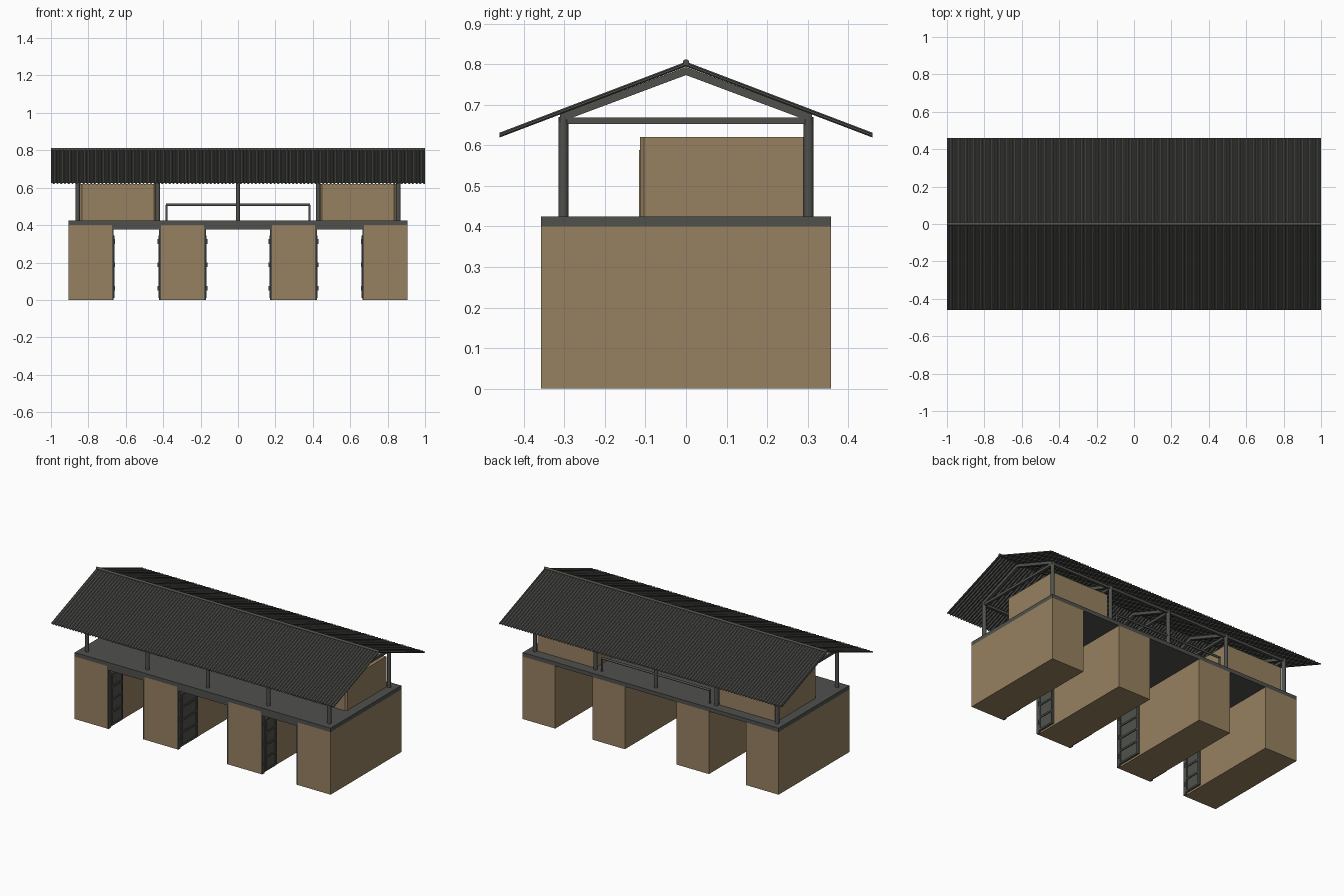
import bpy, bmesh, math
from mathutils import Vector

if "Cube" in bpy.data.objects:
    bpy.data.objects.remove(bpy.data.objects["Cube"], do_unlink=True)


def material(name, rgb):
    m = bpy.data.materials.new(name)
    m.use_nodes = True
    m.diffuse_color = (*rgb, 1)
    m.node_tree.nodes["Principled BSDF"].inputs["Base Color"].default_value = (*rgb, 1)
    return m


TAN = material("tan wall", (0.31, 0.22, 0.12))
GREY = material("dark grey metal", (0.08, 0.083, 0.073))


def finish(bm, name, mat):
    bmesh.ops.recalc_face_normals(bm, faces=bm.faces)
    me = bpy.data.meshes.new(name)
    bm.to_mesh(me)
    bm.free()
    me.materials.append(mat)
    ob = bpy.data.objects.new(name, me)
    bpy.context.collection.objects.link(ob)
    return ob


def box(name, mat, x, y, z):
    """Box from (low, high) pairs; the pairs may be given in either order."""
    bm = bmesh.new()
    bmesh.ops.create_cube(bm, size=1)
    for v in bm.verts:
        v.co = Vector([(a + b) / 2 + c * abs(b - a) for (a, b), c in zip((x, y, z), v.co)])
    return finish(bm, name, mat)


def prism(name, mat, points, depth):
    """Extrude a closed outline of 3D points along a vector."""
    bm = bmesh.new()
    face = bm.faces.new([bm.verts.new(p) for p in points])
    out = bmesh.ops.extrude_face_region(bm, geom=[face])
    bmesh.ops.translate(bm, vec=depth, verts=[g for g in out["geom"] if isinstance(g, bmesh.types.BMVert)])
    return finish(bm, name, mat)


def tube(name, start, end, radius):
    a, b = Vector(start), Vector(end)
    bpy.ops.mesh.primitive_cylinder_add(vertices=16, radius=radius, depth=(b - a).length, location=(a + b) / 2)
    ob = bpy.context.object
    ob.rotation_euler = (b - a).to_track_quat("Z", "Y").to_euler()
    ob.name = name
    ob.data.materials.append(GREY)
    bpy.ops.object.shade_smooth_by_angle()
    return ob


HX, HY = 0.905, 0.357
FLOOR = 0.425
INNER, MID, OUTER = 0.182, 0.412, 0.675   # wall faces either side of the openings

# Ground storey: four blocks under a slab
for s, side in ((1, "left"), (-1, "right")):
    box(f"{side}_inner_block", TAN, (s * INNER, s * MID), (-HY, HY), (0, 0.4))
    box(f"{side}_outer_block", TAN, (s * OUTER, s * HX), (-HY, HY), (0, 0.4))
box("floor_slab", GREY, (-HX, HX), (-HY, HY), (0.4, FLOOR))


# Gates standing open against the walls at the front
def gate(wall, d, width):
    x = lambda a, b: (wall + d * a, wall + d * b)
    y0, y1 = -HY + 0.022, -HY + 0.022 + width
    box("gate_jamb", GREY, x(0, 0.01), (-HY, y0), (0, 0.376))
    box("gate_panel", GREY, x(0.004, 0.009), (y0, y1), (0.01, 0.345))
    for a in (y0, y1 - 0.012):
        box("gate_stile", GREY, x(0.002, 0.014), (a, a + 0.012), (0.01, 0.345))
    for i in range(5):
        z = 0.01 + i * 0.081
        box("gate_rail", GREY, x(0.002, 0.014), (y0, y1), (z, z + 0.011))
    for z in (0.05, 0.175, 0.3):
        tube("gate_hinge", (wall + d * 0.013, y0, z), (wall + d * 0.013, y0, z + 0.025), 0.005)


for low, high in ((-OUTER, -MID), (-INNER, INNER), (MID, OUTER)):
    leaf = (high - low) / 2 - 0.012
    gate(low, 1, leaf)
    gate(high, -1, leaf)
    box("gate_lintel", GREY, (low, high), (-HY, -HY + 0.022), (0.376, 0.4))

# Upper rooms with softened front corners and a round-cornered door plate
R0, R1, RY0, RY1, RTOP = 0.44, 0.845, -0.113, 0.291, 0.62
for s, side in ((1, "left"), (-1, "right")):
    c = 0.01
    outline = [(R0, RY1), (R1, RY1), (R1, RY0 + c), (R1 - c, RY0), (R0 + c, RY0), (R0, RY0 + c)]
    prism(f"{side}_room", TAN, [(s * x, y, FLOOR) for x, y in outline], (0, 0, RTOP - FLOOR))
    r, d0, d1, top = 0.014, 0.597, 0.693, 0.588
    door = [(d0, FLOOR), (d1, FLOOR)]
    for cx, start in ((d1 - r, 0), (d0 + r, 90)):
        for i in range(5):
            a = math.radians(start + i * 22.5)
            door.append((cx + r * math.cos(a), top - r + r * math.sin(a)))
    prism(f"{side}_room_door", TAN, [(s * x, RY0, z) for x, z in door], (0, -0.003, 0))

# Roof posts and trusses
PY = 0.302
for x in (-0.857, -0.428, 0, 0.428, 0.857):
    for s in (-1, 1):
        tube("roof_post", (x, s * PY, FLOOR), (x, s * PY, 0.67), 0.012)
        rafter = [(0, 0.793), (0.31, 0.677), (0.31, 0.657), (0, 0.773)]
        prism("rafter", GREY, [(x - 0.01, s * y, z) for y, z in rafter], (0.02, 0, 0))
    box("tie_beam", GREY, (x - 0.008, x + 0.008), (-PY, PY), (0.653, 0.669))
for s in (-1, 1):
    box("wall_plate", GREY, (-0.857, 0.857), (s * PY - 0.008, s * PY + 0.008), (0.655, 0.671))

# Balcony railing at the back
tube("railing_bar", (-0.385, PY, 0.508), (0.385, PY, 0.508), 0.007)
for x in (-0.382, 0.382):
    tube("railing_post", (x, PY, FLOOR), (x, PY, 0.508), 0.006)

# Corrugated roof, one sheet each side of the ridge
WAVES, STEPS, EAVE = 100, 6, 0.46
for s, side in ((-1, "front"), (1, "back")):
    bm = bmesh.new()
    rows = []
    for i in range(WAVES * STEPS + 1):
        x = -1 + 2 * i / (WAVES * STEPS)
        w = 0.004 * math.sin(2 * math.pi * i / STEPS)
        rows.append([bm.verts.new((x, s * y, z + w + t))
                     for y, z, t in ((0, 0.8, 0.0025), (EAVE, 0.625, 0.0025),
                                     (EAVE, 0.625, -0.0025), (0, 0.8, -0.0025))])
    for a, b in zip(rows, rows[1:]):
        for k in range(4):
            bm.faces.new((a[k], a[(k + 1) % 4], b[(k + 1) % 4], b[k]))
    bm.faces.new(rows[0])
    bm.faces.new(rows[-1])
    finish(bm, f"{side}_roof_sheet", GREY)
tube("ridge_cap", (-1, 0, 0.804), (1, 0, 0.804), 0.008)
